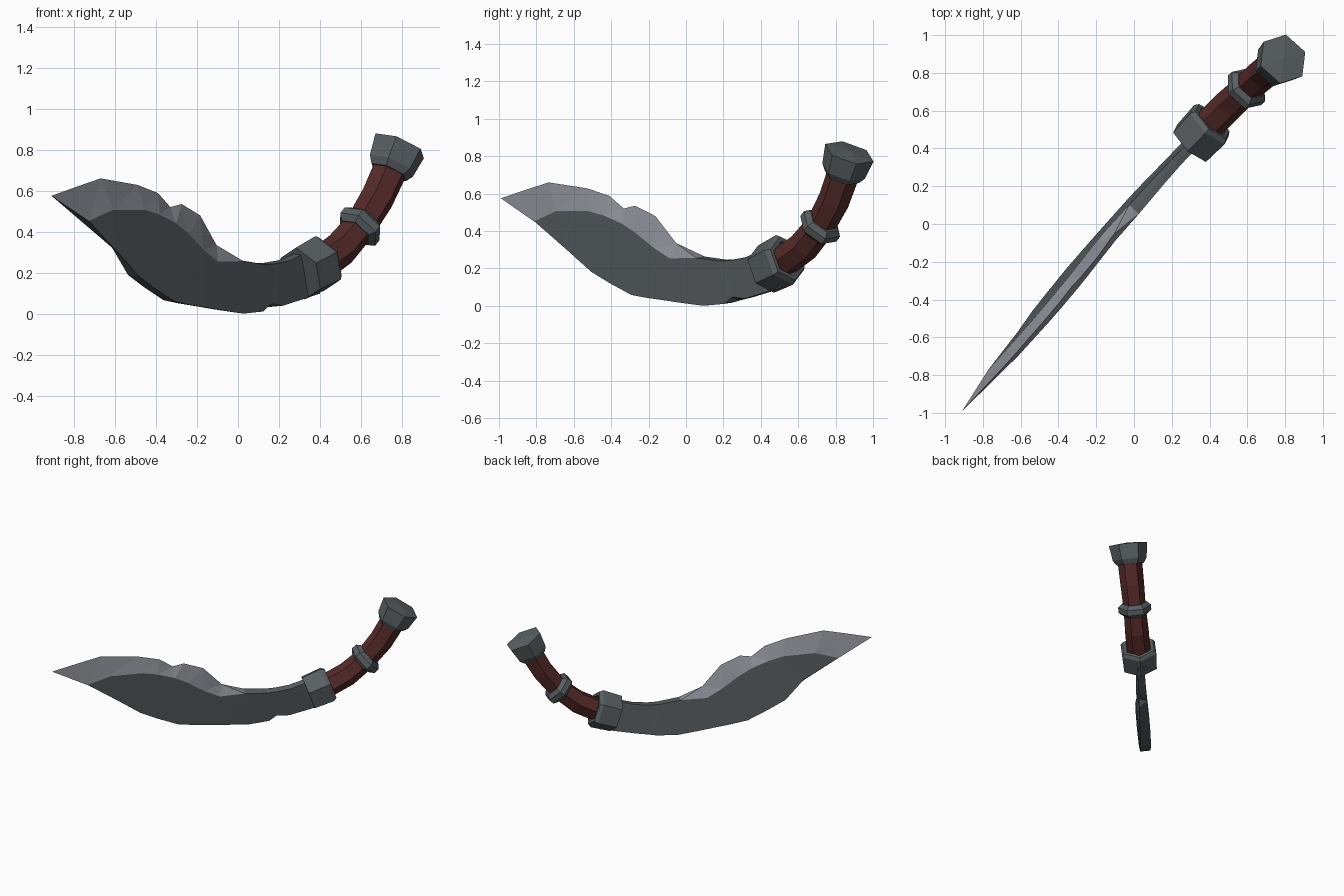
import bpy, bmesh, math
from mathutils import Vector

if "Cube" in bpy.data.objects:
    bpy.data.objects.remove(bpy.data.objects["Cube"])

# The weapon lies in one slightly tilted upright plane: y = A + B*x + C*z
A, B, C = 0.117, 1.119, -0.154
N = Vector((B, -1, C)).normalized()          # plane normal (thickness direction)
H = Vector((1, B, 0)).normalized()           # level direction along the plane
V = H.cross(N)
if V.z < 0:
    V = -V


def place(x, z, d=0.0):
    """Point of the plane at front position x, z, moved d along the normal."""
    return Vector((x, A + B * x + C * z, z)) + N * d


def material(name, color):
    m = bpy.data.materials.new(name)
    m.diffuse_color = (*color, 1)
    m.use_nodes = True
    m.node_tree.nodes["Principled BSDF"].inputs["Base Color"].default_value = m.diffuse_color
    return m


STEEL = material("dark_steel", (0.10, 0.115, 0.122))
EDGE = material("ground_edge", (0.27, 0.28, 0.315))
LEATHER = material("red_leather", (0.090, 0.023, 0.022))


def finish(name, bm, mats):
    bmesh.ops.remove_doubles(bm, verts=bm.verts, dist=0.0004)
    bmesh.ops.recalc_face_normals(bm, faces=bm.faces)
    me = bpy.data.meshes.new(name)
    bm.to_mesh(me)
    bm.free()
    for m in mats:
        me.materials.append(m)
    ob = bpy.data.objects.new(name, me)
    bpy.context.collection.objects.link(ob)
    return ob


def hex_tube(name, rings, mat, turn, dome=0.0):
    """Six-sided tube. Each ring: x, z, axis angle, shift along axis, radius."""
    bm = bmesh.new()
    loops = []
    for x, z, ang, t, r in rings:
        a = math.radians(ang)
        axis = H * math.cos(a) + V * math.sin(a)
        up = V * math.cos(a) - H * math.sin(a)
        c = place(x, z) + axis * t
        loops.append([bm.verts.new(c + r * (up * math.cos(k) + N * math.sin(k)))
                      for k in (math.radians(turn + 60 * i) for i in range(6))])
    for p, q in zip(loops, loops[1:]):
        for i in range(6):
            j = (i + 1) % 6
            bm.faces.new((p[i], p[j], q[j], q[i]))
    bm.faces.new(loops[0])
    tip = bm.verts.new(c + axis * dome)       # shallow faceted end
    for i in range(6):
        bm.faces.new((loops[-1][i], loops[-1][(i + 1) % 6], tip))
    return finish(name, bm, [mat])


# Blade stations: sharp edge x,z | bevel line x,z | back x,z | half thickness
stations = [
    (-.91, .575, -.91, .575, -.91, .575, 0),
    (-.78, .622, -.748, .456, -.745, .45, .030),
    (-.67, .66, -.635, .51, -.61, .30, .034),
    (-.49, .628, -.48, .51, -.51, .185, .036),
    (-.39, .588, -.41, .487, -.43, .125, .037),
    (-.33, .52, -.33, .445, -.335, .062, .038),
    (-.275, .535, -.27, .395, -.26, .046, .038),
    (-.185, .48, -.195, .315, -.18, .033, .038),
    (-.105, .335, -.125, .257, -.10, .019, .037),
    (0, .262, 0, .260, 0, .004, .035),
    (.105, .245, .105, .243, .10, .014, .032),
    (.15, .247, .15, .245, .14, .026, .030),
    (.22, .26, .22, .258, .20, .042, .028),
    (.36, .32, .36, .318, .38, .10, .026),
]
bm = bmesh.new()
loops = []
for i, (sx, sz, ix, iz, bx, bz, t) in enumerate(stations):
    front_chip = 0.025 if i == 11 else 0      # small nicks in the back
    rear_chip = 0.02 if i == 2 else 0
    loops.append([bm.verts.new(p) for p in (
        place(sx, sz), place(ix, iz, t), place(bx, bz + front_chip, t),
        place(bx + rear_chip, bz + rear_chip, -t), place(ix, iz, -t))])
for s, (p, q) in enumerate(zip(loops, loops[1:])):
    for i in range(5):
        j = (i + 1) % 5
        f = bm.faces.new((p[i], p[j], q[j], q[i]))
        if i in (0, 4) and s < 9:             # ground bevel beside the edge
            f.material_index = 1
bm.faces.new(loops[-1])
bmesh.ops.triangulate(bm, faces=[f for f in bm.faces if len(f.verts) == 4])
finish("blade", bm, [STEEL, EDGE])

# Guard, with a recess where the grip enters
hex_tube("guard", [(.36, .225, 20, t, r) for t, r in
                   ((-.085, .135), (.06, .142), (.085, .125), (.085, .10), (.06, .095))],
         STEEL, 0)

# Curved grip
hex_tube("grip", [(.40, .24, 24, 0, .085), (.50, .315, 32, 0, .085),
                  (.595, .425, 43, 0, .080), (.68, .565, 54, 0, .085),
                  (.75, .72, 62, 0, .088)], LEATHER, 30)

# Collar around the middle of the grip
hex_tube("collar", [(.595, .425, 43, t, r) for t, r in
                    ((-.045, .088), (-.02, .118), (.02, .118), (.045, .09))],
         STEEL, 30)

# Flared pommel with a shallow domed end
hex_tube("pommel", [(.735, .69, 63, t, r) for t, r in
                    ((0, .098), (.035, .122), (.145, .138))], STEEL, 30, 0.012)
